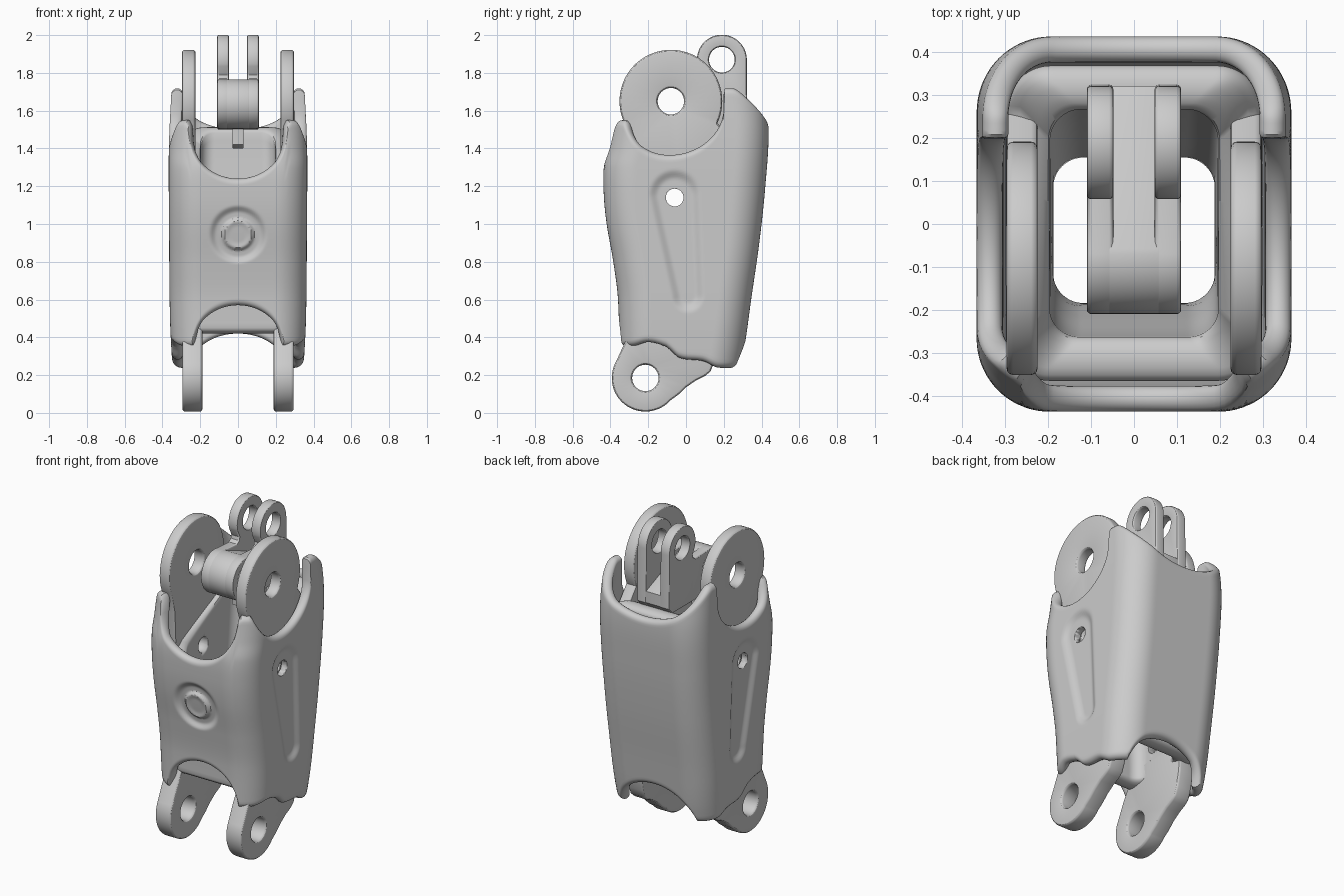
import bpy, bmesh, math
from math import sin, cos, pi, sqrt, exp, log, radians
from mathutils import Matrix

if "Cube" in bpy.data.objects:
    bpy.data.objects.remove(bpy.data.objects["Cube"])

def interp(tab, q):
    """Smooth (Catmull-Rom) lookup in a table of (key, value)."""
    q = min(max(q, tab[0][0]), tab[-1][0])
    i = next(k for k in range(len(tab) - 1) if q <= tab[k + 1][0])
    slope = lambda a, b: (tab[b][1] - tab[a][1]) / (tab[b][0] - tab[a][0])
    m0, m1 = slope(max(i - 1, 0), i + 1), slope(i, min(i + 2, len(tab) - 1))
    (a, p0), (b, p1) = tab[i], tab[i + 1]
    h = b - a
    t = (q - a) / h
    return ((2*t**3 - 3*t*t + 1) * p0 + (t**3 - 2*t*t + t) * h * m0
            + (3*t*t - 2*t**3) * p1 + (t**3 - t*t) * h * m1)

def smin(vals, k=0.012):
    m = min(vals)
    return m - k * log(sum(exp(-(v - m) / k) for v in vals))

def smax(vals, k=0.012):
    return -smin([-v for v in vals], k)

def step(a, b, v):
    t = min(max((v - a) / (b - a), 0), 1)
    return t * t * (3 - 2 * t)

def finish(name, bm, angle=35):
    bmesh.ops.recalc_face_normals(bm, faces=bm.faces)
    me = bpy.data.meshes.new(name)
    bm.to_mesh(me)
    bm.free()
    ob = bpy.data.objects.new(name, me)
    bpy.context.collection.objects.link(ob)
    bpy.ops.object.select_all(action='DESELECT')
    ob.select_set(True)
    bpy.context.view_layer.objects.active = ob
    bpy.ops.object.shade_smooth_by_angle(angle=radians(angle))
    return ob

# body envelope: front y, back y and half width by height
FRONT = [(.2, -.35), (.6, -.36), (.8, -.385), (1, -.42), (1.15, -.435), (1.3, -.435), (1.4, -.412), (1.6, -.38)]
BACK = [(.2, .28), (.35, .31), (.6, .345), (.9, .388), (1.2, .42), (1.5, .437), (1.75, .41)]
HALF = [(.2, .345), (.5, .36), (1, .365), (1.4, .366), (1.75, .35)]

# samples round the rounded-rectangle section: (u, v, nx, ny)
RING = []
for cu, cv, a, n in ((-1, 0, -90, 40), (1, 0, 0, 52), (1, 1, 90, 40), (-1, 1, 180, 52)):
    d = (cos(radians(a)), sin(radians(a)))
    tu, tv = -round(d[1]), round(d[0])
    for k in range(n):
        RING.append((cu + tu * 2 * k / n, cv + tv * k / n, *d))
    eu, ev = cu + 2 * tu, cv + tv
    for k in range(18):
        b = radians(a + 90 * k / 18)
        RING.append((eu, ev, cos(b), sin(b)))

def point(s, z, t):
    u, v, nx, ny = s
    r = max(.17 - t, .07)
    yf, yb = interp(FRONT, z) + t + r, interp(BACK, z) - t - r
    return (u * (interp(HALF, z) - t - r) + nx * r, yf + (yb - yf) * v + ny * r, z)

def dent(s, x, y, z):
    """Depth of the side recesses and of the ring round the front boss."""
    if abs(s[2]) > .9:
        f = min(max((1.15 - z) / .53, 0), 1)
        d = math.hypot(y - (-.06 + .07 * f), z - (1.15 - .53 * f)) - (.13 - .05 * f)
        return .02 * (1 - step(-.045, .01, d))
    if s[3] < -.9:
        d = math.hypot(x, z - .945)
        ring = (1 - step(.115, .155, d)) * step(.07, .09, d)
        return .02 * ring + .007 * (1 - step(.04, .08, d)) 
    return 0

def tube(name, t0, t1, top, bottom, dented, rows=80):
    """Hollow body with rounded rims whose heights vary round the section."""
    bm = bmesh.new()
    half = (t1 - t0) / 2
    rim = min(half, .03)
    cols = []
    for s in RING:
        x, y, _ = point(s, 1.4, 0)
        zt = top(x, y) - rim
        x, y, _ = point(s, .35, 0)
        zb = bottom(x, y) + rim
        path = [(zb + (zt - zb) * k / rows, t0) for k in range(rows + 1)]
        path += [(zt + rim * sin(pi * k / 8), t0 + half - half * cos(pi * k / 8)) for k in range(1, 8)]
        path += [(zt + (zb - zt) * k / 24, t1) for k in range(25)]
        path += [(zb - rim * sin(pi * k / 8), t0 + half + half * cos(pi * k / 8)) for k in range(1, 8)]
        col = []
        for k, (z, t) in enumerate(path):
            p = point(s, z, t)
            if dented and k <= rows:
                p = point(s, z, t + dent(s, *p))
            col.append(bm.verts.new(p))
        cols.append(col)
    for i, c in enumerate(cols):
        d = cols[(i + 1) % len(cols)]
        for k in range(len(c)):
            j = (k + 1) % len(c)
            bm.faces.new((c[k], d[k], d[j], c[j]))
    return finish(name, bm)

def bore(ob, y, z, r):
    """Drill a hole across the whole width."""
    bm = bmesh.new()
    bmesh.ops.create_cone(bm, cap_ends=True, segments=32, radius1=r, radius2=r, depth=2,
                          matrix=Matrix.Translation((0, y, z)) @ Matrix.Rotation(pi / 2, 4, 'Y'))
    cutter = finish("cutter", bm)
    cutter.hide_render = True
    mod = ob.modifiers.new("bore", 'BOOLEAN')
    mod.operation, mod.solver, mod.object = 'DIFFERENCE', 'EXACT', cutter
    bpy.context.view_layer.objects.active = ob
    bpy.ops.object.modifier_apply(modifier=mod.name)
    bpy.data.objects.remove(cutter)

def arc(y, z, r, a, b, n=40):
    return [(y + r * cos(radians(a + (b - a) * k / n)), z + r * sin(radians(a + (b - a) * k / n))) for k in range(n + 1)]

def hole(y, z, r):
    return arc(y, z, r, 360, 0)[:-1]

def plate(name, loops, x0, x1, b=.015):
    """Side-view profile with holes, extruded along x with rounded edges."""
    bm = bmesh.new()
    lay = [(x0 + b - b * cos(a), b - b * sin(a)) for a in (0, pi / 6, pi / 3, pi / 2)]
    lay += [(x0 + x1 - x, o) for x, o in reversed(lay)]
    caps = ([], [])
    for pts in loops:
        n = len(pts)
        norm = []
        for i in range(n):
            dy, dz = pts[(i + 1) % n][0] - pts[i - 1][0], pts[(i + 1) % n][1] - pts[i - 1][1]
            l = math.hypot(dy, dz)
            norm.append((-dz / l, dy / l))
        rings = [[bm.verts.new((x, p[0] + m[0] * o, p[1] + m[1] * o)) for p, m in zip(pts, norm)] for x, o in lay]
        for q, w in zip(rings, rings[1:]):
            for i in range(n):
                j = (i + 1) % n
                bm.faces.new((q[i], q[j], w[j], w[i]))
        for side, q in zip(caps, (rings[0], rings[-1])):
            side += [bm.edges.get((q[i], q[(i + 1) % n])) for i in range(n)]
    for side in caps:
        bmesh.ops.triangle_fill(bm, edges=side, use_beauty=True, use_dissolve=False)
    return finish(name, bm, 30)

# outer shell: scalloped top and bottom rims
def shell_top(x, y):
    x, dy = abs(x), abs(y + .08)
    side = 1.65 - sqrt(.285**2 - dy**2) if dy < .285 else 1.65 + (dy - .285) * 6
    if y < -.08:
        mouth = 1.5 - sqrt(.26**2 - x * x) if x < .26 else 1.5 + (x - .26) * 4
        return smin([side, mouth, 1.55])
    return smin([side, 1.5 + .26 * (1 - sqrt(max(0, 1 - (x / .37)**2))), 1.735])

SIDE_LOW = [(-.4, .35), (-.3, .352), (-.2, .375), (-.1, .345), (-.03, .292), (.1, .275), (.2, .24), (.4, .24)]

def shell_bottom(x, y):
    x = abs(x)
    low = interp(SIDE_LOW, y)
    if y < -.1:
        return smax([low, .33 + sqrt(max(0, .24**2 - x * x))])
    if y > .1:
        return smax([low, .2 + .22 * sqrt(max(0, 1 - (x / .27)**2))])
    return low

shell = tube("outer_shell", 0, .06, shell_top, shell_bottom, True)
bore(shell, -.06, 1.14, .047)

# inner frame lining the shell
frame = tube("inner_frame", .068, .17, lambda x, y: 1.33 + .42 * y, lambda x, y: .42, False, 30)
bore(frame, -.06, 1.14, .047)
bore(frame, -.06, .62, .045)

# side plates: upper pivot discs and lower lugs
disc = arc(-.08, 1.65, .272, -25, 205, 64) + [(-.3, 1.42), (-.28, 1.05), (.24, 1.05), (.26, 1.42)]
lug = (arc(-.215, .185, .178, 150, 318, 48) + [(-.04, .097), (0, .135), (.05, .17), (.1, .195), (.13, .22),
       (.15, .27), (.17, .36), (.18, .54), (-.25, .54), (-.28, .45), (-.33, .36)])
for side, g in (("left", -1), ("right", 1)):
    for part, pts, holes, a, b in (("upper_disc", disc, [hole(-.08, 1.65, .07), hole(-.06, 1.14, .047)], .225, .297),
                                   ("lower_lug", lug, [hole(-.215, .185, .07)], .188, .295)):
        plate(f"{part}_{side}", [pts] + holes, *sorted((g * a, g * b)))

# clevis: barrel with two upright ears
barrel = arc(-.08, 1.635, .13, 80, 262, 32)
ear = (barrel + [(.1, 1.5), (.29, 1.5), (.325, 1.54)] + arc(.19, 1.87, .132, 0, 195, 40)
       + [(.085, 1.79), (.08, 1.77), (.06, 1.755)])
core = barrel + [(.1, 1.5), (.29, 1.5), (.322, 1.54), (.322, 1.61)]
pin = hole(-.08, 1.65, .07)
for side, g in (("left", -1), ("right", 1)):
    plate(f"clevis_ear_{side}", [ear, pin, hole(.19, 1.87, .068)], *sorted((g * .048, g * .11)), b=.01)
plate("clevis_barrel", [core, pin], -.06, .06, .004)

# stop tab under the clevis
plate("stop_tab", [[(-.02, 1.52), (-.02, 1.42), (.02, 1.4), (.2, 1.4), (.24, 1.42), (.24, 1.52)]], -.03, .03, .006)
